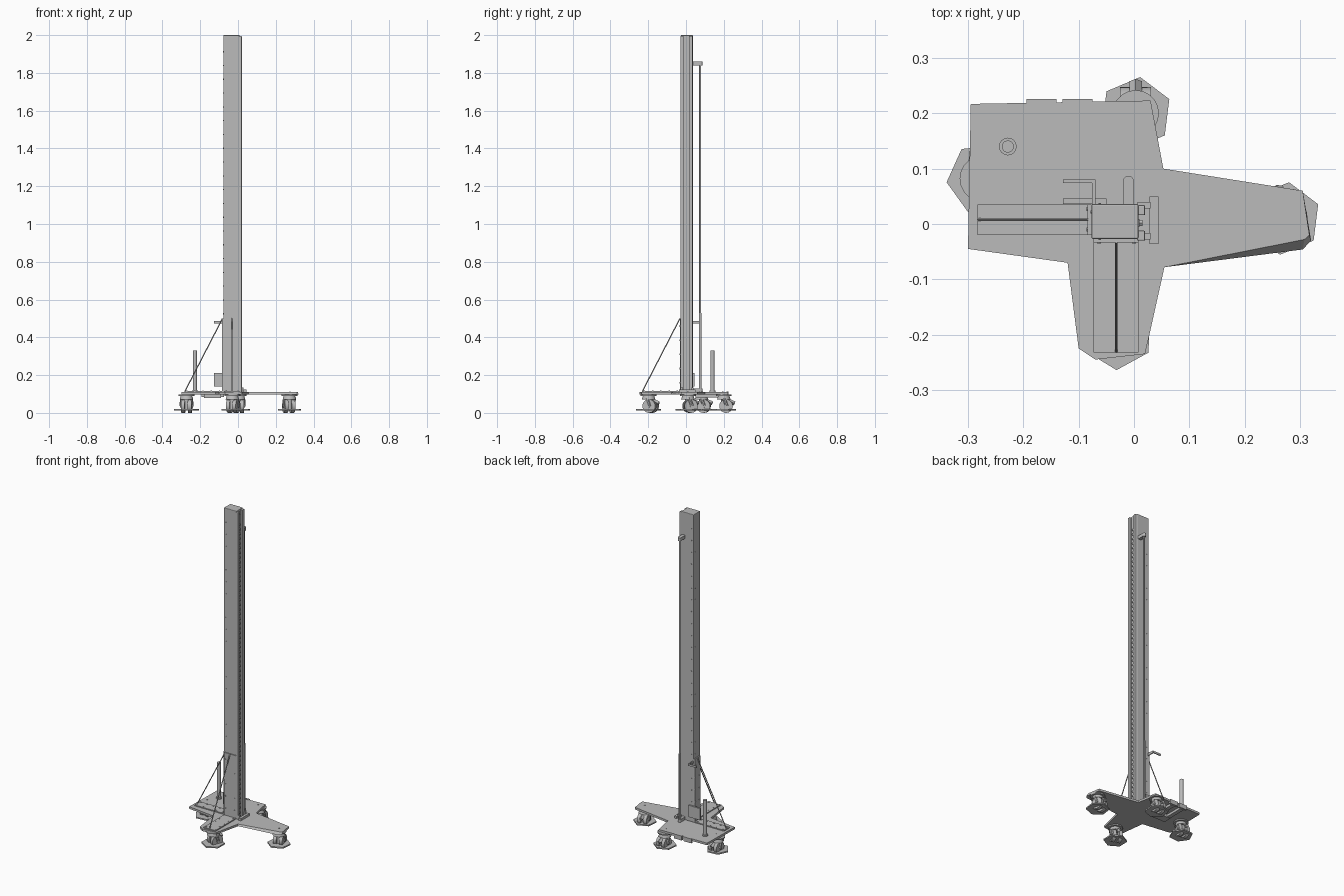
import bpy, bmesh, math
from mathutils import Matrix, Vector

if "Cube" in bpy.data.objects:
    bpy.data.objects.remove(bpy.data.objects["Cube"], do_unlink=True)

GREY = (0.5, 0.5, 0.5, 1)
grey = bpy.data.materials.new("plain grey")
grey.use_nodes = True
grey.diffuse_color = GREY
grey.node_tree.nodes["Principled BSDF"].inputs["Base Color"].default_value = GREY


def finish(bm, name):
    bmesh.ops.recalc_face_normals(bm, faces=bm.faces)
    mesh = bpy.data.meshes.new(name)
    bm.to_mesh(mesh)
    bm.free()
    mesh.materials.append(grey)
    obj = bpy.data.objects.new(name, mesh)
    bpy.context.collection.objects.link(obj)
    return obj


def box(name, x, y, z, bevel=0):
    bm = bmesh.new()
    size = [r[1] - r[0] for r in (x, y, z)]
    mid = [(r[1] + r[0]) / 2 for r in (x, y, z)]
    bmesh.ops.create_cube(bm, size=1, matrix=Matrix.Translation(mid) @ Matrix.Diagonal((*size, 1)))
    obj = finish(bm, name)
    if bevel:
        mod = obj.modifiers.new("edge", 'BEVEL')
        mod.width, mod.segments = bevel, 2
    return obj


def add_rod(bm, a, b, radius, sides, top=None):
    a, b = Vector(a), Vector(b)
    turn = (b - a).to_track_quat('Z', 'Y').to_matrix().to_4x4()
    bmesh.ops.create_cone(bm, cap_ends=True, segments=sides, radius1=radius,
                          radius2=radius if top is None else top, depth=(b - a).length,
                          matrix=Matrix.Translation((a + b) / 2) @ turn)


def rod(name, a, b, radius, sides=16, top=None):
    bm = bmesh.new()
    add_rod(bm, a, b, radius, sides, top)
    obj = finish(bm, name)
    if sides > 8:
        bpy.context.view_layer.objects.active = obj
        bpy.ops.object.select_all(action='DESELECT')
        obj.select_set(True)
        bpy.ops.object.shade_smooth_by_angle()
    return obj


def screws(name, points, direction, radius=0.004):
    bm = bmesh.new()
    for p in points:
        add_rod(bm, p, Vector(p) + Vector(direction) * 0.002, radius, 6)
    return finish(bm, name)


def prism(name, low, high, z):
    bm = bmesh.new()
    lo = [bm.verts.new((x, y, z[0])) for x, y in low]
    hi = [bm.verts.new((x, y, z[1])) for x, y in high]
    bm.faces.new(lo[::-1])
    bm.faces.new(hi)
    for i in range(len(lo)):
        j = (i + 1) % len(lo)
        bm.faces.new((lo[i], lo[j], hi[j], hi[i]))
    return finish(bm, name)


# Base plate, with a sloped edge on the left arm
outline = [(-0.295, 0.217), (0.03, 0.223), (0.053, 0.1), (0.305, 0.06), (0.32, -0.03),
           (0.305, -0.046), (0.055, -0.078), (0.02, -0.235), (-0.07, -0.245),
           (-0.10, -0.225), (-0.12, -0.07), (-0.30, -0.045)]
upper = list(outline)
upper[4], upper[5] = (0.317, -0.02), (0.308, -0.028)
prism("base_plate", outline, upper, (0.097, 0.11))
screws("base_plate_screws", [(0.002, 0.195, 0.11), (-0.27, 0.085, 0.11), (0.275, 0.008, 0.11)], (0, 0, 1))

# Back edge brackets and the tray beneath
for i, x in enumerate((-0.167, -0.102)):
    box(f"back_edge_bracket_{i + 1}", (x - 0.027, x + 0.027), (0.215, 0.226), (0.085, 0.112))
    box(f"under_slat_{i + 1}", (x - 0.012, x + 0.012), (0.1, 0.22), (0.082, 0.097))
box("under_tray", (-0.18, -0.09), (0.05, 0.1), (0.08, 0.097))

# Column: main body, two guide rails and a toothed rack
box("column", (-0.077, 0.008), (-0.027, 0.036), (0.11, 2), 0.003)
for name, y in (("front", (-0.03, -0.012)), ("back", (0.016, 0.034))):
    box(f"{name}_guide_rail", (0.006, 0.02), y, (0.11, 1.995), 0.002)
box("rack_strip", (0.006, 0.01), (-0.005, 0.009), (0.11, 1.97))
bm = bmesh.new()
for i in range(62):
    add_rod(bm, (0.009, 0.002, 0.14 + i * 0.029), (0.015, 0.002, 0.14 + i * 0.029), 0.006, 6)
finish(bm, "rack_teeth")
heights = [0.16 + i * 0.073 for i in range(25)]
screws("column_front_screws", [(-0.062, -0.027, z) for z in heights], (0, -1, 0), 0.003)
screws("column_back_screws", [(-0.062, 0.036, z) for z in heights], (0, 1, 0), 0.003)
screws("column_side_screws", [(-0.077, 0.022, z) for z in heights], (-1, 0, 0), 0.003)

# Front and side braces: floor strip, upright strip and slanting strut
box("front_floor_strip", (-0.073, 0.008), (-0.232, -0.027), (0.11, 0.116))
box("front_upright_strip", (-0.073, 0.008), (-0.033, -0.027), (0.11, 0.5))
rod("front_strut", (-0.032, -0.23, 0.116), (-0.032, -0.032, 0.5), 0.003, 6)
box("side_floor_strip", (-0.283, -0.077), (-0.02, 0.035), (0.11, 0.116))
box("side_upright_strip", (-0.084, -0.077), (-0.02, 0.035), (0.11, 0.5))
rod("side_strut", (-0.28, 0.008, 0.116), (-0.082, 0.008, 0.5), 0.003, 6)
steps = range(5)
screws("front_floor_screws", [(x, -0.22 + i * 0.0435, 0.116) for i in steps for x in (-0.063, 0)], (0, 0, 1))
screws("side_floor_screws", [(-0.272 + i * 0.0435, y, 0.116) for i in steps for y in (-0.01, 0.027)], (0, 0, 1))
screws("front_upright_screws", [(x, -0.033, 0.16 + i * 0.075) for i in steps for x in (-0.063, 0)], (0, -1, 0))
screws("side_upright_screws", [(-0.084, y, 0.16 + i * 0.075) for i in steps for y in (-0.01, 0.027)], (-1, 0, 0))

# Lift rod behind the column with end brackets
rod("lift_rod", (-0.01, 0.075, 0.11), (-0.01, 0.075, 1.85), 0.005, 12)
rod("lift_rod_sleeve", (-0.01, 0.075, 0.11), (-0.01, 0.075, 0.53), 0.007, 12)
for name, z in (("top", (1.84, 1.86)), ("bottom", (0.112, 0.13))):
    box(f"{name}_rod_bracket", (-0.02, 0), (0.035, 0.078), z)
    rod(f"{name}_rod_eye", (-0.01, 0.077, z[0]), (-0.01, 0.077, z[1]), 0.01)

# Hook, control plate and carriage plate
box("hook_arm", (-0.076, -0.07), (0.034, 0.08), (0.472, 0.486))
box("hook_bar", (-0.128, -0.07), (0.074, 0.08), (0.474, 0.486))
box("control_plate", (-0.128, -0.05), (0.036, 0.046), (0.14, 0.212))
box("carriage_plate", (0.028, 0.044), (-0.036, 0.05), (0.11, 0.124))
for i, y in enumerate((-0.022, 0.034)):
    box(f"carriage_link_{i + 1}", (0.006, 0.03), (y - 0.006, y + 0.006), (0.11, 0.135))

# Upright post
rod("post", (-0.228, 0.14, 0.11), (-0.228, 0.14, 0.33), 0.011)
rod("post_collar", (-0.228, 0.14, 0.11), (-0.228, 0.14, 0.118), 0.016)


# Levelling casters: hexagonal pad, stem, wheel in a fork, pedal
def caster(name, x, y, pad_turn, heading):
    pts = [(x + 0.066 * math.cos(pad_turn + i * math.pi / 3),
            y + 0.066 * math.sin(pad_turn + i * math.pi / 3)) for i in range(6)]
    prism(f"{name}_pad", pts, pts, (0.012, 0.02))
    ahead = Vector((math.cos(heading), math.sin(heading), 0))
    side = Vector((-ahead.y, ahead.x, 0))
    middle = Vector((x, y, 0))
    axle = middle + ahead * 0.012 + Vector((0, 0, 0.036))
    rod(f"{name}_stem", middle + Vector((0, 0, 0.014)), middle + Vector((0, 0, 0.09)), 0.014)
    rod(f"{name}_swivel", middle + Vector((0, 0, 0.07)), middle + Vector((0, 0, 0.09)), 0.036, 20, 0.03)
    rod(f"{name}_mount", middle + Vector((0, 0, 0.09)), middle + Vector((0, 0, 0.097)), 0.042, 20)
    for label, s in (("left", 1), ("right", -1)):
        rod(f"{name}_{label}_wheel", axle + side * s * 0.008, axle + side * s * 0.028, 0.036, 20)
        rod(f"{name}_{label}_fork", axle + side * s * 0.028 + ahead * 0.004,
            middle + side * s * 0.026 + Vector((0, 0, 0.08)), 0.009, 8)
    rod(f"{name}_axle", axle - side * 0.034, axle + side * 0.034, 0.008, 12)
    rod(f"{name}_pedal", middle + ahead * 0.02 + Vector((0, 0, 0.066)),
        middle + ahead * 0.058 + Vector((0, 0, 0.05)), 0.011, 4)


caster("front_caster", -0.03, -0.198, 0.5, 1.2)
caster("left_caster", 0.272, 0.01, 0.4, 1.8)
caster("right_caster", -0.273, 0.082, 0.1, 1.5)
caster("back_caster", 0.003, 0.2, 0.4, 1.57)
